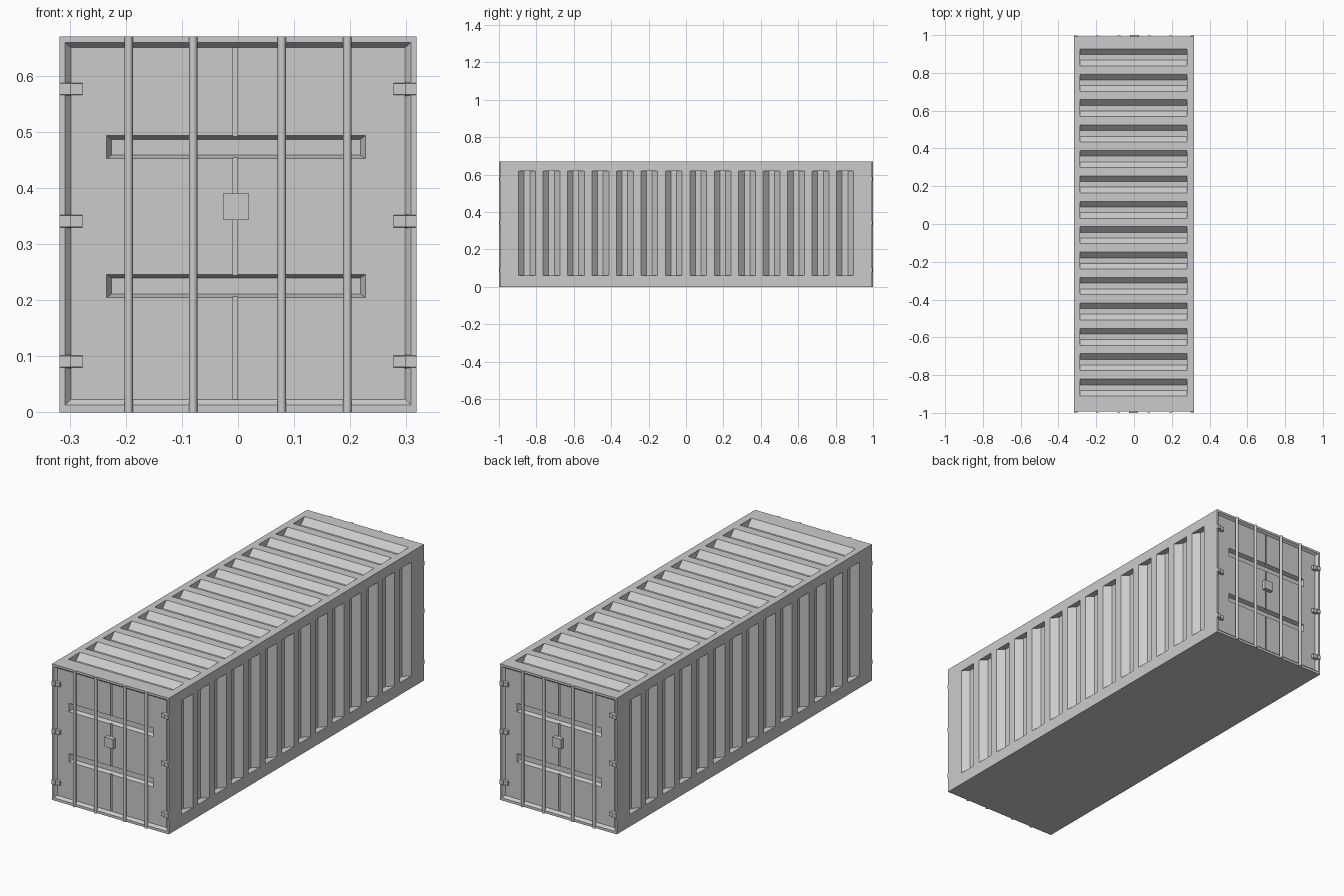
import bpy, bmesh
from math import pi
from mathutils import Matrix, Vector

if "Cube" in bpy.data.objects:
    bpy.data.objects.remove(bpy.data.objects["Cube"])

W, L, H = 0.318, 0.992, 0.67      # half width, half length, height
DOOR = 0.980                      # y distance of the door panel
DEPTH = 0.03                      # corrugation depth
TURNS = (Matrix.Identity(4), Matrix.Rotation(pi, 4, 'Z'))


def frustum(bm, a, b, turn=TURNS[0]):
    """Solid between two four-point loops."""
    va = [bm.verts.new(turn @ Vector(p)) for p in a]
    vb = [bm.verts.new(turn @ Vector(p)) for p in b]
    bm.faces.new(va)
    bm.faces.new(vb)
    for i in range(4):
        j = (i + 1) % 4
        bm.faces.new((va[i], va[j], vb[j], vb[i]))


def rect(x0, x1, z0, z1, y):
    return [(x0, y, z0), (x1, y, z0), (x1, y, z1), (x0, y, z1)]


def box(bm, x0, x1, y0, y1, z0, z1, turn=TURNS[0]):
    frustum(bm, rect(x0, x1, z0, z1, y0), rect(x0, x1, z0, z1, y1), turn)


def finish(bm, name):
    bmesh.ops.recalc_face_normals(bm, faces=bm.faces)
    me = bpy.data.meshes.new(name)
    bm.to_mesh(me)
    bm.free()
    ob = bpy.data.objects.new(name, me)
    bpy.context.collection.objects.link(ob)
    return ob


def cut(target, bm):
    cutter = finish(bm, "cutter")
    cutter.hide_render = True
    mod = target.modifiers.new("cut", 'BOOLEAN')
    mod.operation, mod.solver, mod.object = 'DIFFERENCE', 'EXACT', cutter
    bpy.context.view_layer.objects.active = target
    bpy.ops.object.modifier_apply(modifier=mod.name)
    bpy.data.objects.remove(cutter)


# Container body
bm = bmesh.new()
box(bm, -W, W, -L, L, 0, H)
body = finish(bm, "container_body")

# Trapezoid corrugations on both sides and the roof
E = 0.004
PROFILE = [(-0.045 - E, E), (-0.015, -DEPTH), (0.015, -DEPTH), (0.045 + E, E)]
bm = bmesh.new()
for i in range(14):
    cy = (i - 6.5) * 0.1308
    for t in TURNS:
        frustum(bm, [(W + d, cy + y, 0.06) for y, d in PROFILE],
                [(W + d, cy + y, 0.62) for y, d in PROFILE], t)
    cy = (i - 6.5) * 0.1345 + 0.008
    frustum(bm, [(-0.286, cy + y, H + d) for y, d in PROFILE],
            [(0.281, cy + y, H + d) for y, d in PROFILE])

# Recessed door panel with a sloped rim at each end
for t in TURNS:
    frustum(bm, rect(-W + 0.006, W - 0.006, 0.009, H - 0.008, -L - 0.004),
            rect(-0.298, 0.298, 0.023, 0.65, -DOOR), t)
cut(body, bm)

# Horizontal pockets pressed into the doors
bm = bmesh.new()
for t in TURNS:
    for z in (0.225, 0.4725):
        frustum(bm, rect(-0.236, 0.229, z - 0.022, z + 0.022, -DOOR - 0.004),
                rect(-0.225, 0.218, z - 0.014, z + 0.014, -DOOR + 0.02), t)
cut(body, bm)

# Seam between the two door leaves
bm = bmesh.new()
for t in TURNS:
    box(bm, -0.009, -0.001, -DOOR - 0.004, -DOOR + 0.006, 0.023, 0.65, t)
cut(body, bm)

for end, t in zip(("front", "back"), TURNS):
    # Vertical locking rods
    bm = bmesh.new()
    for x in (-0.195, -0.08, 0.078, 0.195):
        bmesh.ops.create_cone(bm, cap_ends=True, segments=12, radius1=0.0075,
                              radius2=0.0075, depth=H,
                              matrix=t @ Matrix.Translation((x, -0.9925, H / 2)))
    rods = finish(bm, end + "_locking_rods")
    for p in rods.data.polygons:
        p.use_smooth = len(p.vertices) == 4 and abs(p.normal.z) < 0.5
    # Lock box
    bm = bmesh.new()
    box(bm, -0.027, 0.020, -1.0, -DOOR + 0.005, 0.343, 0.390, t)
    finish(bm, end + "_lock_box")
    # Hinges on both edges: knuckle and tapered leaf
    bm = bmesh.new()
    for z in (0.0905, 0.3405, 0.576):
        for s in (-1, 1):
            xo, xm, xi = s * W, s * 0.298, s * 0.277
            frustum(bm, rect(xo, xm, z - 0.010, z + 0.010, -0.998),
                    rect(xo, xm, z - 0.013, z + 0.013, -DOOR + 0.003), t)
            frustum(bm, rect(xm, xi, z - 0.010, z + 0.010, -0.993),
                    rect(xm, xi, z - 0.011, z + 0.011, -DOOR + 0.003), t)
    finish(bm, end + "_hinges")
